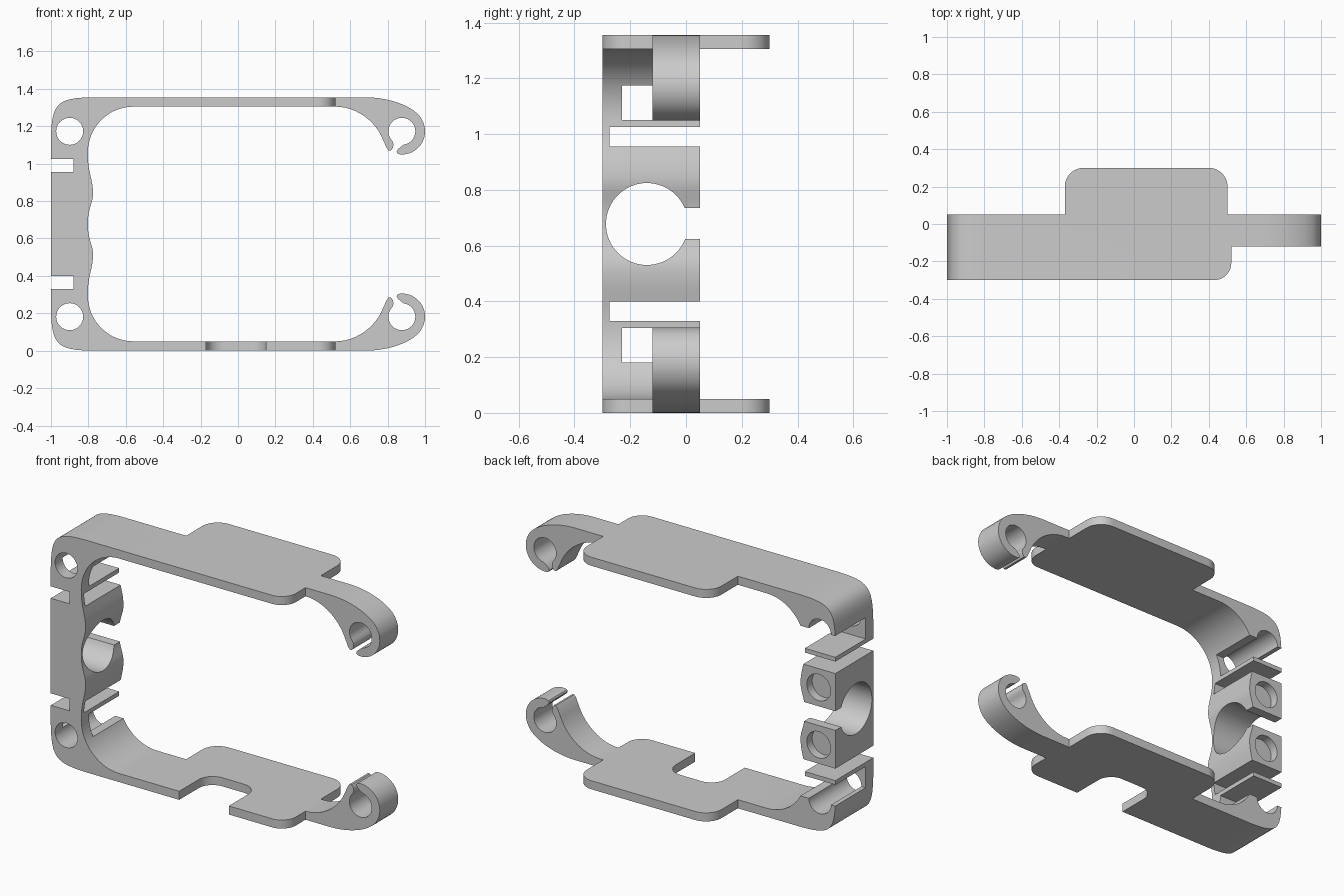
import bpy, bmesh
from math import sin, cos, radians
from mathutils import Vector

if "Cube" in bpy.data.objects:
    bpy.data.objects.remove(bpy.data.objects["Cube"])

H = 1.355          # total height; the shape is mirrored about H / 2


def flip(z):
    return H - z


def arc(cx, cy, r, a0, a1, n=12):
    return [(cx + r * cos(radians(a0 + (a1 - a0) * i / n)),
             cy + r * sin(radians(a0 + (a1 - a0) * i / n))) for i in range(n + 1)]


def bez(a, b, c, d, n=12):
    out = []
    for i in range(n + 1):
        t = i / n
        s = 1 - t
        out.append(tuple(s**3 * a[k] + 3 * s * s * t * b[k] + 3 * s * t * t * c[k] + t**3 * d[k]
                         for k in (0, 1)))
    return out


def rect(u0, u1, v0, v1):
    return [(u0, v0), (u1, v0), (u1, v1), (u0, v1)]


def circle(u, v, r, n=48):
    return arc(u, v, r, 0, 360, n)[:-1]


def prism(name, pts, axis, t0, t1):
    """Extrude a 2D outline along the given axis."""
    place = {'x': lambda u, v, t: (t, u, v),
             'y': lambda u, v, t: (u, t, v),
             'z': lambda u, v, t: (u, v, t)}[axis]
    clean = [p for i, p in enumerate(pts) if (Vector(p) - Vector(pts[i - 1])).length > 1e-5]
    bm = bmesh.new()
    lo = [bm.verts.new(place(u, v, t0)) for u, v in clean]
    hi = [bm.verts.new(place(u, v, t1)) for u, v in clean]
    bm.faces.new(lo)
    bm.faces.new(hi)
    for i in range(len(clean)):
        bm.faces.new((lo[i - 1], lo[i], hi[i], hi[i - 1]))
    bmesh.ops.recalc_face_normals(bm, faces=bm.faces)
    me = bpy.data.meshes.new(name)
    bm.to_mesh(me)
    bm.free()
    ob = bpy.data.objects.new(name, me)
    bpy.context.collection.objects.link(ob)
    return ob


def boolean(ob, cutter, op='DIFFERENCE'):
    cutter.hide_render = True
    m = ob.modifiers.new("cut", 'BOOLEAN')
    m.operation, m.object, m.solver = op, cutter, 'EXACT'
    bpy.context.view_layer.objects.active = ob
    bpy.ops.object.modifier_apply(modifier=m.name)
    bpy.data.objects.remove(cutter)


# Front profile, upper half: outer corner, arm, clip ring, finger, inner opening
cx, cz = 0.876, 1.173
half = bez((-1, 1.14), (-.995, 1.32), (-.97, 1.352), (-.78, 1.355))
half += bez((.68, 1.355), (.82, 1.355), (.96, 1.30), (.988, 1.226))
half += arc(cx, cz, .124, 24, -95, 24)[1:]
half += [(.853, 1.054), (.848, 1.063), (.853, 1.074), (.868, 1.088)]
half += arc(cx, cz, .072, -83, 215, 40)
half += [(.828, 1.117), (.832, 1.1), (.827, 1.083), (.818, 1.071), (.806, 1.07), (.795, 1.084)]
half += bez((.775, 1.128), (.74, 1.22), (.64, 1.305), (.52, 1.305))
half += arc(-.558, 1.06, .245, 90, 180, 16)
half += bez((-.803, 1.05), (-.803, .95), (-.775, .92), (-.775, .84))[1:]
half += bez((-.775, .84), (-.775, .79), (-.803, .76), (-.803, H / 2))[1:]
profile = half + [(x, flip(z)) for x, z in reversed(half[:-1])]
frame = prism("bracket_frame", profile, 'y', -.3, .3)

# Top-view footprint: wide strip, rear tab with round corners, narrow arms
foot = [(-1.2, -.4), (-1.2, .05), (-.37, .05)]
foot += arc(-.27, .2, .1, 180, 90) + arc(.4, .2, .1, 90, 0)
foot += [(.5, .05), (1.2, .05), (1.2, -.12), (.52, -.12)]
foot += arc(.43, -.2095, .09, 0, -90) + [(.43, -.2995), (-1.2, -.2995)]
foot.remove((-1.2, -.4))
boolean(frame, prism("footprint", foot, 'z', -.5, 2), 'INTERSECT')

# Notch in the front edge of the lower plate
notch = [(.15, -.5)] + arc(.06, -.12, .09, 0, 90) + arc(-.08, -.12, .09, 90, 180) + [(-.17, -.5)]
boolean(frame, prism("plate_notch", notch, 'z', -.2, .2))

# Repeated wall details, upper and lower
for f in (lambda z: z, flip):
    boolean(frame, prism("slot", rect(-.275, .5, *sorted((f(.955), f(1.025)))), 'x', -1.2, -.6))
    boolean(frame, prism("front_notch", rect(-1.2, -.88, *sorted((f(.955), f(1.025)))), 'y', -.5, .5))
    boolean(frame, prism("pin_hole", circle(-.9, f(1.173), .072), 'y', -.5, .5))
    boolean(frame, prism("window", rect(-.23, .5, *sorted((f(1.05), f(1.174)))), 'x', -1.2, -.6))
    boolean(frame, prism("magnet_pocket", circle(-.892, f(.845), .077), 'y', 0, .5))

# Large round opening through the wall, with a gap to the rear
boolean(frame, prism("round_opening", circle(-.14, H / 2, .147, 64), 'x', -1.2, -.6))
boolean(frame, prism("rear_gap", rect(-.1, .5, .623, .735), 'x', -1.2, -.6))

bpy.ops.object.select_all(action='DESELECT')
frame.select_set(True)
bpy.context.view_layer.objects.active = frame
bpy.ops.object.shade_smooth_by_angle(angle=radians(30))
